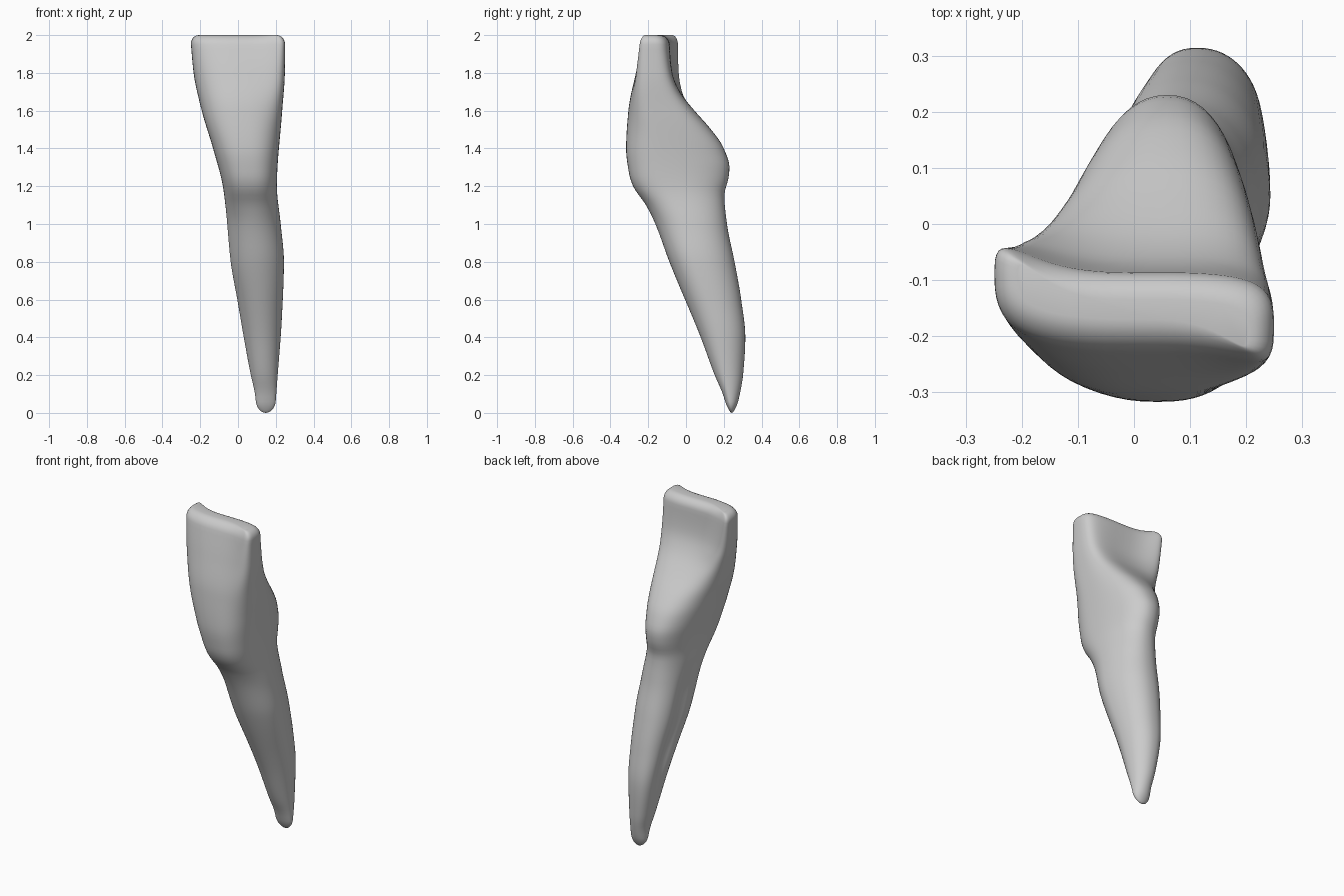
import bpy
import bmesh
from math import cos, sin, pi, sqrt, exp, copysign

default_cube = bpy.data.objects.get("Cube")
if default_cube:
    bpy.data.objects.remove(default_cube, do_unlink=True)

# Outline profiles: (height, position) pairs from root tip to biting edge
LEFT_EDGE = [(0, .1), (.1, .09), (.2, .068), (.4, .03), (.6, -.005), (.8, -.04),
             (1.1, -.067), (1.2, -.08), (1.4, -.132), (1.6, -.192), (1.8, -.235), (2, -.253)]
RIGHT_EDGE = [(0, .195), (.2, .21), (.5, .232), (.8, .243), (1, .226), (1.2, .206),
              (1.6, .234), (1.8, .248), (2, .25)]
FRONT_EDGE = [(0, .225), (.1, .195), (.2, .152), (.4, .078), (.8, -.088), (1, -.162),
              (1.1, -.212), (1.2, -.28), (1.26, -.3), (1.4, -.317), (1.6, -.305),
              (1.8, -.265), (2, -.215)]
BACK_EDGE = [(0, .26), (.1, .285), (.2, .302), (.4, .314), (.6, .292), (.8, .257),
             (1, .217), (1.15, .203), (1.25, .226), (1.3, .23), (1.4, .2), (1.5, .135),
             (1.6, .06), (1.7, -.005), (1.8, -.045), (2, -.08)]
WIDEST = [(0, .24), (.4, .18), (.8, .05), (1, 0), (1.3, -.11), (1.6, -.14), (2, -.135)]

# Section character: squareness, lean, curled corners, hollow behind the edge, root groove
FRONT_POWER = [(0, 2), (1, 2), (1.25, 2.5), (1.7, 2.5), (2, 3)]
BACK_POWER = [(0, 2), (.5, 2.3), (1, 2.2), (1.3, 2.2), (1.6, 2.5), (2, 3.2)]
LEAN = [(0, 0), (.4, -.015), (1.2, 0), (1.6, .03), (2, 0)]
CURL = [(0, 0), (1.45, 0), (1.75, .04), (2, .05)]
HOLLOW = [(0, 0), (1.45, 0), (1.75, .03), (2, .01)]
GROOVE = [(0, 0), (.25, 0), (.6, .022), (.9, .018), (1.15, 0), (2, 0)]

SIDES = 64
TIP, LIP = .06, .05


def slope(profile, i):
    """Harmonic tangent, which keeps the curve free of overshoot."""
    if i == 0 or i == len(profile) - 1:
        j = 1 if i == 0 else i - 1
        return (profile[j][1] - profile[i][1]) / (profile[j][0] - profile[i][0])
    (za, a), (zb, b), (zc, c) = profile[i - 1:i + 2]
    before, after = (b - a) / (zb - za), (c - b) / (zc - zb)
    return 2 * before * after / (before + after) if before * after > 0 else 0


def sample(profile, z):
    """Smooth interpolation of a profile at one height."""
    for i in range(len(profile) - 1):
        (za, a), (zb, b) = profile[i], profile[i + 1]
        if z <= zb:
            h = zb - za
            t = (z - za) / h
            ease = t * t * (3 - 2 * t)
            return (a + (b - a) * ease
                    + h * slope(profile, i) * t * (1 - t) ** 2
                    - h * slope(profile, i + 1) * t * t * (1 - t))
    return profile[-1][1]


def power(value, exponent):
    return copysign(abs(value) ** exponent, value)


def section(z, inset):
    """One horizontal ring of the tooth, optionally drawn inwards."""
    left, right = sample(LEFT_EDGE, z), sample(RIGHT_EDGE, z)
    front, back, middle = (sample(p, z) for p in (FRONT_EDGE, BACK_EDGE, WIDEST))
    half, centre = (right - left) / 2, (left + right) / 2
    # Rounded root tip
    shrink = sqrt(max(0, 1 - ((TIP - z) / TIP) ** 2)) if z < TIP else 1
    half_x = max(half * shrink - inset, .001)
    squeeze = shrink * max(1 - 2 * inset / (back - front), .05)
    core = (front + back) / 2
    ring = []
    for k in range(SIDES):
        c, s = cos(2 * pi * k / SIDES), sin(2 * pi * k / SIDES)
        p = 2 / sample(BACK_POWER if s > 0 else FRONT_POWER, z)
        u, v = power(c, p), power(s, p)
        y = middle + v * ((back - middle) if v > 0 else (middle - front))
        y = core + (y - core) * squeeze
        x = centre + u * half_x
        y -= sample(CURL, z) * u ** 3 * (1 - .8 * u * v)
        if v > 0:
            y -= sample(HOLLOW, z) * v * (1 - u * u)
            x += sample(LEAN, z) * v * v
        if u < 0:
            x += sample(GROOVE, z) * exp(-((v - .3) / .22) ** 2)
        ring.append((x, y))
    return ring


# Rings: dense at the tip, even along the body, rolled over at the biting edge
levels = [(TIP * (1 - cos(pi / 2 * i / 6)), 0) for i in range(1, 6)]
steps = 76
levels += [(TIP + (2 - LIP - TIP) * i / steps, 0) for i in range(steps + 1)]
levels += [(2 - LIP + LIP * sin(pi / 2 * i / 6), LIP * .9 * (1 - cos(pi / 2 * i / 6)))
           for i in range(1, 7)]

bm = bmesh.new()
rings = [[bm.verts.new((x, y, z)) for x, y in section(z, inset)] for z, inset in levels]
for low, high in zip(rings, rings[1:]):
    for k in range(SIDES):
        n = (k + 1) % SIDES
        bm.faces.new((low[k], low[n], high[n], high[k]))
bm.faces.new(rings[-1])
tip = bm.verts.new((sum(v.co.x for v in rings[0]) / SIDES,
                    sum(v.co.y for v in rings[0]) / SIDES, 0))
for k in range(SIDES):
    bm.faces.new((tip, rings[0][(k + 1) % SIDES], rings[0][k]))
bmesh.ops.recalc_face_normals(bm, faces=bm.faces)

mesh = bpy.data.meshes.new("incisor_tooth")
bm.to_mesh(mesh)
bm.free()
tooth = bpy.data.objects.new("incisor_tooth", mesh)
bpy.context.collection.objects.link(tooth)

# Plain grey surface
grey = bpy.data.materials.new("plain_grey")
grey.use_nodes = True
colour = (.6, .6, .6, 1)
grey.diffuse_color = colour
grey.node_tree.nodes["Principled BSDF"].inputs["Base Color"].default_value = colour
mesh.materials.append(grey)

bpy.context.view_layer.objects.active = tooth
tooth.select_set(True)
bpy.ops.object.shade_smooth_by_angle(angle=pi / 4)
